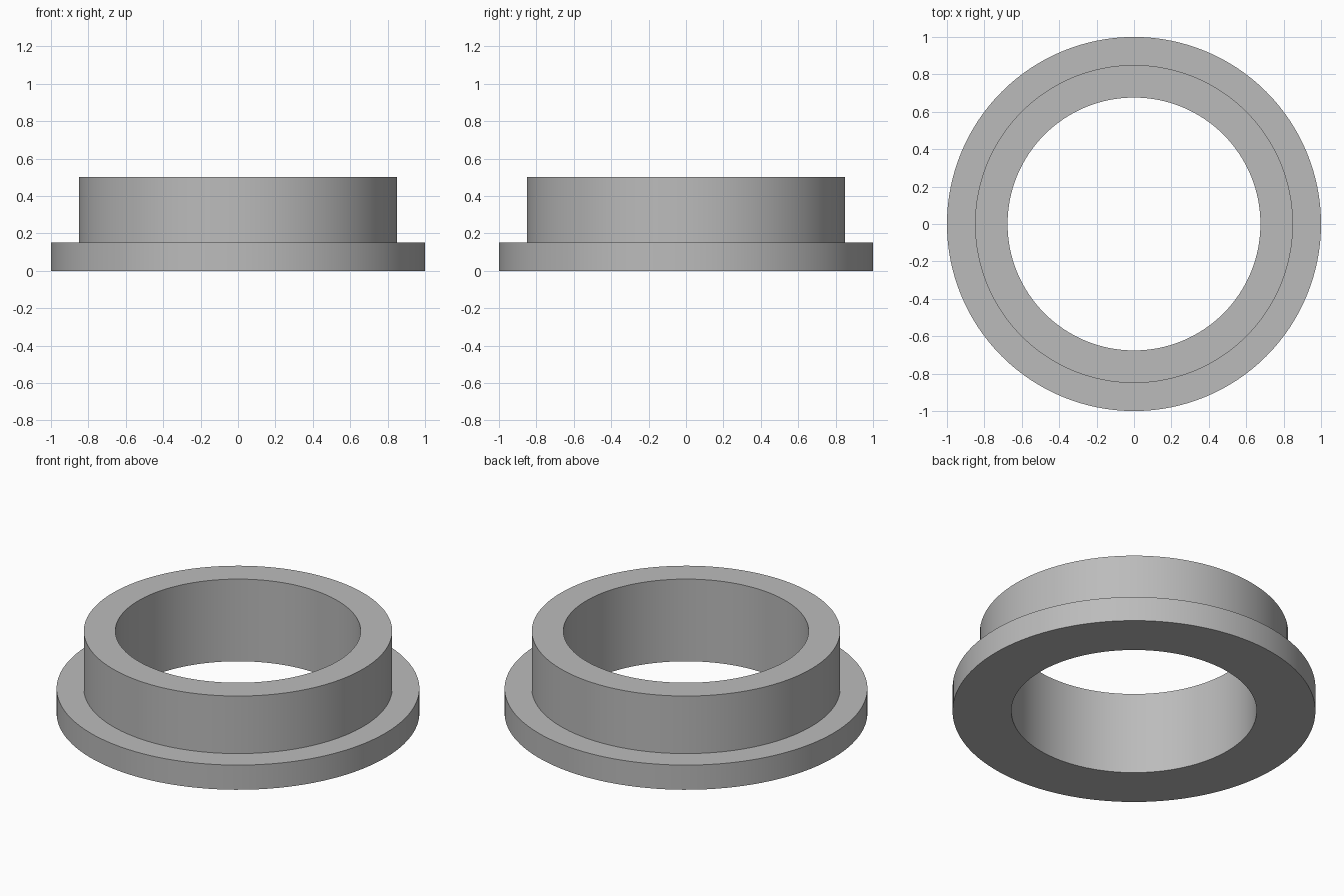
import bpy
import bmesh
import math

cube = bpy.data.objects.get("Cube")
if cube:
    bpy.data.objects.remove(cube, do_unlink=True)

SEGMENTS = 128
BORE, SLEEVE, FLANGE = 0.676, 0.85, 1.0
FLANGE_TOP, HEIGHT = 0.15, 0.5

# Plain grey material
grey = bpy.data.materials.new("plain grey")
grey.use_nodes = True
colour = (0.5, 0.5, 0.5, 1.0)
grey.diffuse_color = colour
grey.node_tree.nodes["Principled BSDF"].inputs["Base Color"].default_value = colour


def lathe(name, profile):
    """Revolve a closed (radius, height) profile around the z axis."""
    bm = bmesh.new()
    rings = []
    for radius, z in profile:
        angles = [math.tau * i / SEGMENTS for i in range(SEGMENTS)]
        rings.append([bm.verts.new((radius * math.cos(a), radius * math.sin(a), z))
                      for a in angles])
    for lower, upper in zip(rings, rings[1:] + rings[:1]):
        for i in range(SEGMENTS):
            j = (i + 1) % SEGMENTS
            bm.faces.new((lower[i], lower[j], upper[j], upper[i]))
    bmesh.ops.recalc_face_normals(bm, faces=bm.faces)
    mesh = bpy.data.meshes.new(name)
    bm.to_mesh(mesh)
    bm.free()
    mesh.materials.append(grey)
    obj = bpy.data.objects.new(name, mesh)
    bpy.context.collection.objects.link(obj)
    return obj


# Flanged bushing: wide base flange, upright sleeve and through bore
bushing = lathe("flanged_bushing", [
    (BORE, 0), (FLANGE, 0), (FLANGE, FLANGE_TOP),
    (SLEEVE, FLANGE_TOP), (SLEEVE, HEIGHT), (BORE, HEIGHT),
])

# Smooth walls with crisp rims
bpy.ops.object.select_all(action='DESELECT')
bushing.select_set(True)
bpy.context.view_layer.objects.active = bushing
bpy.ops.object.shade_smooth_by_angle(angle=math.radians(30))
